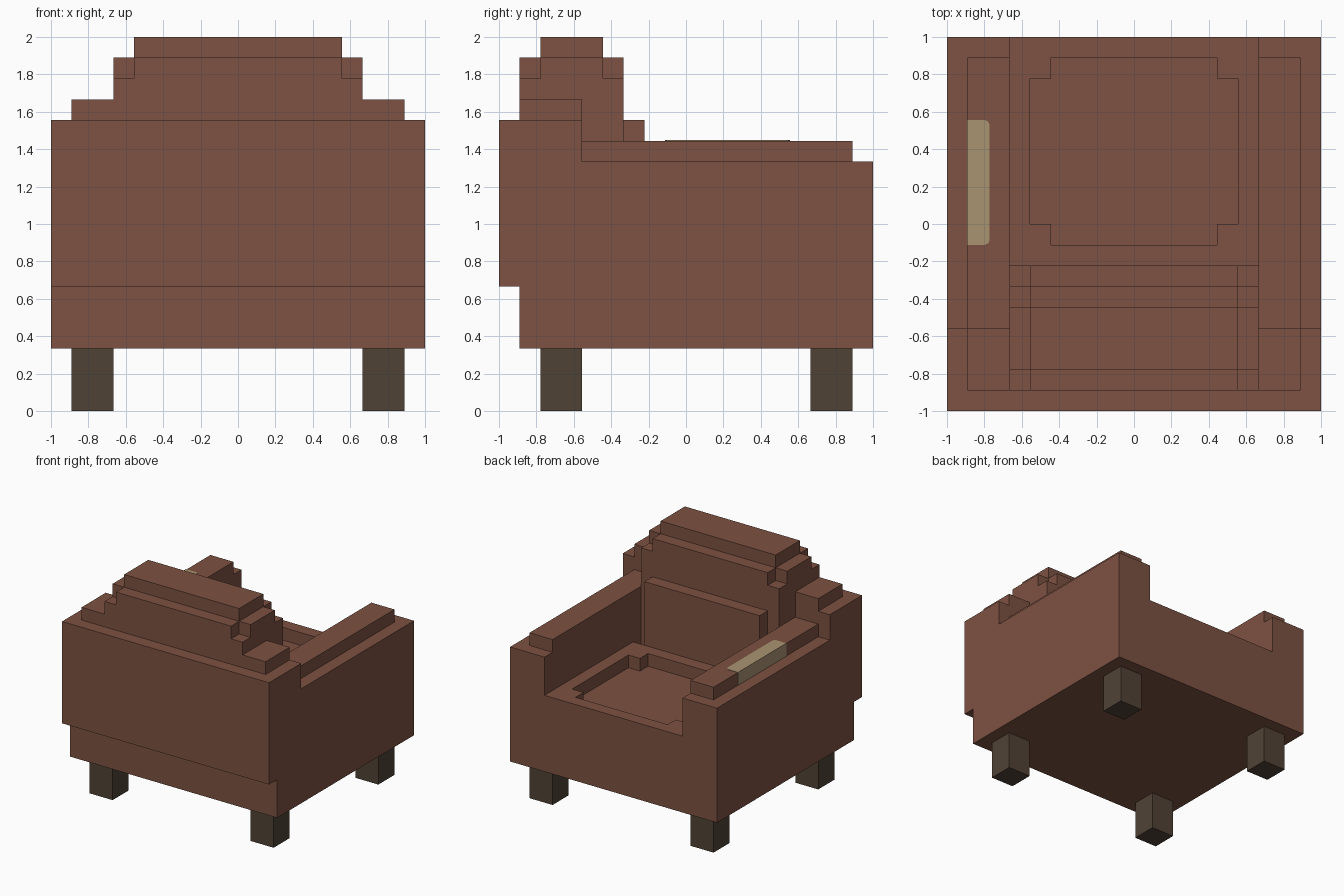
import bpy, bmesh

old = bpy.data.objects.get("Cube")
if old:
    bpy.data.objects.remove(old, do_unlink=True)

U = 1 / 9  # one block of the 18 x 18 x 18 grid


def material(name, rgb):
    m = bpy.data.materials.new(name)
    m.use_nodes = True
    color = (*rgb, 1)
    m.diffuse_color = color
    m.node_tree.nodes["Principled BSDF"].inputs["Base Color"].default_value = color
    return m


leather = material("brown leather", (0.205, 0.084, 0.054))
wood = material("dark wood", (0.081, 0.055, 0.036))
tan = material("tan patch", (0.402, 0.292, 0.168))


def build(name, mat, boxes, mirror=False):
    """Join boxes (x0, x1, y0, y1, z0, z1 in blocks), optionally mirrored in x."""
    bm = bmesh.new()
    for x0, x1, y0, y1, z0, z1 in boxes:
        spans = [(x0, x1), (-x1, -x0)] if mirror else [(x0, x1)]
        for a, b in spans:
            for v in bmesh.ops.create_cube(bm, size=1)["verts"]:
                v.co.x = (b if v.co.x > 0 else a) * U
                v.co.y = (y1 if v.co.y > 0 else y0) * U
                v.co.z = (z1 if v.co.z > 0 else z0) * U
    mesh = bpy.data.meshes.new(name)
    bm.to_mesh(mesh)
    bm.free()
    mesh.materials.append(mat)
    obj = bpy.data.objects.new(name, mesh)
    bpy.context.collection.objects.link(obj)
    return obj


# Four square legs
build("legs", wood, [(6, 8, -7, -5, 0, 3), (6, 8, 6, 8, 0, 3)], mirror=True)

# Solid base, and the rear panel that overhangs it
build("base", leather, [(-9, 9, -8, 9, 3, 8)])
build("rear_panel", leather, [(-9, 9, -9, -8, 6, 14)])

# Arms with stepped padding and raised rear corners
build("arms", leather, [(6, 9, -8, 9, 8, 12), (6, 9, -8, -5, 12, 14)], mirror=True)
build("arm_padding", leather, [(6, 8, -5, 8, 12, 13), (6, 8, -8, -5, 14, 15)], mirror=True)

# Backrest with notched corners, a crown and a lumbar cushion
build("backrest", leather, [(-6, 6, -8, -3, 8, 16), (-5, 5, -8, -3, 16, 17),
                            (-5, 5, -7, -4, 17, 18)])
build("backrest_shoulders", leather, [(5, 6, -7, -4, 16, 17)], mirror=True)
build("back_cushion", leather, [(-5, 5, -3, -2, 8, 14)])

# Raised rim around the sunken seat
build("seat_rim", leather, [(-6, 6, 8, 9, 8, 9), (-5, 5, -2, -1, 8, 9)])
build("seat_rim_sides", leather, [(5, 6, -2, 8, 8, 9), (4, 5, -1, 0, 8, 9),
                                  (4, 5, 7, 8, 8, 9)], mirror=True)

# Worn patch wrapping the right arm's padding: rounded top plate and side plate
thin = 0.03
top = build("patch_top", tan, [(-8 - thin, -6.95, -1, 5, 13, 13 + thin)])
bm = bmesh.new()
bm.from_mesh(top.data)
corners = [e for e in bm.edges
           if abs(e.verts[0].co.z - e.verts[1].co.z) > 0.001
           and all(v.co.x > -7.5 * U for v in e.verts)]
bmesh.ops.bevel(bm, geom=corners, offset=0.025, segments=2, profile=0.5, affect='EDGES')
bm.to_mesh(top.data)
bm.free()
build("patch_side", tan, [(-8 - thin, -8, -1, 5, 12, 13)])
